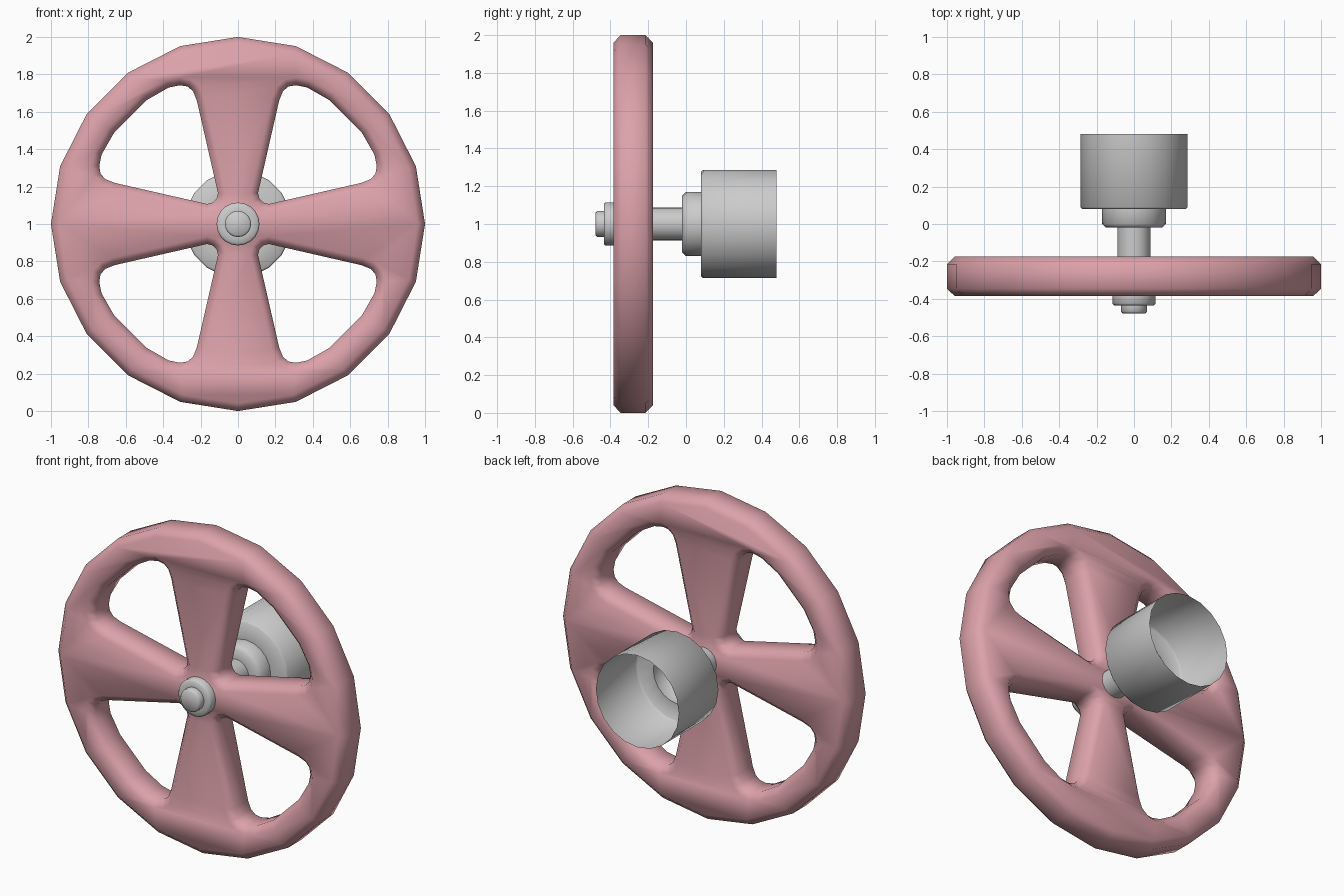
import bpy, bmesh
from math import sin, cos, pi, radians

if "Cube" in bpy.data.objects:
    bpy.data.objects.remove(bpy.data.objects["Cube"])

SIDES = 20


def finish(obj, angle):
    bpy.ops.object.select_all(action='DESELECT')
    obj.select_set(True)
    bpy.context.view_layer.objects.active = obj
    bpy.ops.object.shade_smooth_by_angle(angle=radians(angle))


def add_loop(curve, points):
    s = curve.splines.new('POLY')
    s.points.add(len(points) - 1)
    for p, (x, y) in zip(s.points, points):
        p.co = (x, y, 0, 1)
    s.use_cyclic_u = True


# Wheel: 20-sided disc with four rounded openings, chamfered all round
curve = bpy.data.curves.new("wheel_outline", 'CURVE')
curve.dimensions = '2D'
curve.fill_mode = 'BOTH'
curve.extrude = 0.065
curve.bevel_depth = 0.04
curve.bevel_resolution = 0
curve.offset = -0.04
add_loop(curve, [(sin(2 * pi * i / SIDES), cos(2 * pi * i / SIDES)) for i in range(SIDES)])
half = [(0.115, 0.135), (0.107, 0.165), (0.22, 0.66), (0.24, 0.71),
        (0.27, 0.735), (0.31, 0.742), (0.37, 0.73), (0.487, 0.663)]
hole = half + [(y, x) for x, y in reversed(half)]
for sx in (1, -1):
    for sy in (1, -1):
        add_loop(curve, [(x * sx, y * sy) for x, y in hole])
wheel = bpy.data.objects.new("wheel", curve)
bpy.context.collection.objects.link(wheel)
wheel.location = (0, -0.28, 1)
wheel.rotation_euler = (pi / 2, 0, 0)
wheel.select_set(True)
bpy.context.view_layer.objects.active = wheel
bpy.ops.object.convert(target='MESH')
wheel = bpy.context.object
bm = bmesh.new()
bm.from_mesh(wheel.data)
bmesh.ops.remove_doubles(bm, verts=bm.verts, dist=0.0005)
bmesh.ops.recalc_face_normals(bm, faces=bm.faces)
bm.to_mesh(wheel.data)
bm.free()
finish(wheel, 60)
pink = bpy.data.materials.new("pink")
pink.diffuse_color = (0.72, 0.36, 0.40, 1)
pink.use_nodes = True
pink.node_tree.nodes["Principled BSDF"].inputs["Base Color"].default_value = pink.diffuse_color
wheel.data.materials.clear()
wheel.data.materials.append(pink)


# Axle: one turned sheet from the front nut back to the open cup (radius, y)
profile = [(0.06, -0.478), (0.07, -0.468), (0.07, -0.435), (0.105, -0.435),
           (0.115, -0.425), (0.115, -0.38), (0.088, -0.37), (0.088, -0.02),
           (0.15, -0.02), (0.17, 0.0), (0.17, 0.08), (0.277, 0.08),
           (0.287, 0.09), (0.287, 0.48)]
bm = bmesh.new()
rings = [[bm.verts.new((r * sin(2 * pi * i / SIDES), y, 1 + r * cos(2 * pi * i / SIDES)))
          for i in range(SIDES)] for r, y in profile]
bm.faces.new(rings[0])
for a, b in zip(rings, rings[1:]):
    for i in range(SIDES):
        j = (i + 1) % SIDES
        bm.faces.new((a[i], b[i], b[j], a[j]))
bmesh.ops.recalc_face_normals(bm, faces=bm.faces)
# the nut face must point forward
bm.faces.ensure_lookup_table()
if bm.faces[0].normal.y > 0:
    bmesh.ops.reverse_faces(bm, faces=bm.faces)
mesh = bpy.data.meshes.new("axle_and_cup")
bm.to_mesh(mesh)
bm.free()
axle = bpy.data.objects.new("axle_and_cup", mesh)
bpy.context.collection.objects.link(axle)
finish(axle, 50)
